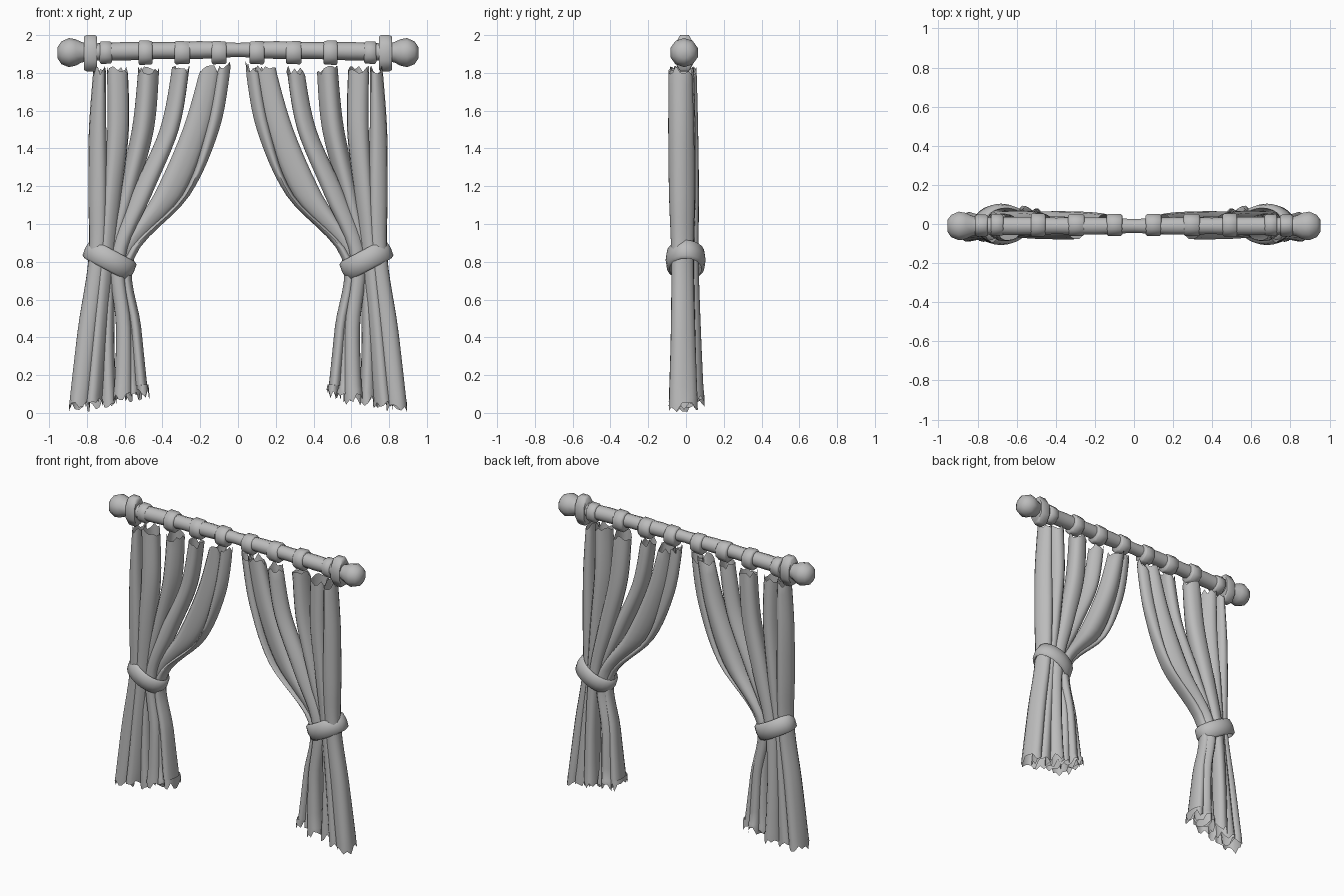
import bpy, bmesh, math, random
from mathutils import Vector, Matrix

random.seed(4)
if "Cube" in bpy.data.objects:
    bpy.data.objects.remove(bpy.data.objects["Cube"])

grey = bpy.data.materials.new("plain_grey")
grey.use_nodes = True
grey.diffuse_color = (0.5, 0.5, 0.5, 1)
grey.node_tree.nodes["Principled BSDF"].inputs["Base Color"].default_value = (0.5, 0.5, 0.5, 1)


def loft(name, rings, cap=False, loop=False, sharp=60):
    """Skin a list of point rings."""
    bm = bmesh.new()
    rows = [[bm.verts.new(p) for p in ring] for ring in rings]
    n = len(rows[0])
    pairs = list(zip(rows, rows[1:]))
    if loop:
        pairs.append((rows[-1], rows[0]))
    for a, b in pairs:
        for k in range(n):
            j = (k + 1) % n
            bm.faces.new((a[k], a[j], b[j], b[k]))
    if cap:
        bm.faces.new(rows[0])
        bm.faces.new(rows[-1])
    bmesh.ops.recalc_face_normals(bm, faces=bm.faces)
    mesh = bpy.data.meshes.new(name)
    bm.to_mesh(mesh)
    bm.free()
    mesh.materials.append(grey)
    ob = bpy.data.objects.new(name, mesh)
    bpy.context.collection.objects.link(ob)
    bpy.ops.object.select_all(action="DESELECT")
    ob.select_set(True)
    bpy.context.view_layer.objects.active = ob
    bpy.ops.object.shade_smooth_by_angle(angle=math.radians(sharp))


def x_ring(x, ry, rz, y=0, z=1.915, n=10):
    """Ring standing across the rod."""
    return [Vector((x, y + ry * math.cos(math.tau * (k + .5) / n),
                    z + rz * math.sin(math.tau * (k + .5) / n))) for k in range(n)]


def spline(values, t):
    """Smooth interpolation through evenly indexed values."""
    i = min(int(t), len(values) - 2)
    f = t - i
    p = [values[max(0, min(len(values) - 1, i + d))] for d in (-1, 0, 1, 2)]
    m, n = (p[2] - p[0]) / 2, (p[3] - p[1]) / 2
    return ((2 * f**3 - 3 * f**2 + 1) * p[1] + (f**3 - 2 * f**2 + f) * m
            + (3 * f**2 - 2 * f**3) * p[2] + (f**3 - f**2) * n)


# Hand-carved rod with ball finials
half = [(.955, .03), (.935, .06), (.895, .077), (.86, .07), (.83, .055), (.79, .045),
        (.6, .049), (.4, .044), (.2, .047)]
profile = [(-x, r) for x, r in half] + [(0, .037)] + half[::-1]
loft("curtain_rod", [x_ring(x, r, r, -.01, 1.91 + .012 * math.cos(2 * x)) for x, r in profile], cap=True)

# Folds, outermost first: centre and half width at each level, depth scale, shift in y
LEVELS = [1.82, 1.5, 1.15, .82, .45, .035]
DEPTH = [.062, .068, .068, .06, .066, .08]
FOLDS = [
    ([.73, .74, .74, .745, .795, .842], [.033, .046, .05, .045, .052, .054], 1, -.018),
    ([.64, .638, .67, .70, .735, .77], [.055, .057, .05, .045, .045, .052], 1, -.012),
    ([.475, .505, .59, .67, .692, .69], [.055, .058, .052, .04, .04, .05], .95, .012),
    ([.30, .36, .51, .635, .605, .61], [.046, .05, .055, .04, .04, .05], .85, -.012),
    ([.145, .225, .375, .605, .57, .555], [.055, .07, .078, .045, .04, .045], .8, .01),
    ([.078, .137, .277, .578, .545, .505], [.036, .036, .02, .03, .034, .038], .6, .0),
]
SEG, STEPS = 16, 30


def fold(label, side, index):
    centres, widths, deep, shift = FOLDS[index]
    rings = []
    for s in range(STEPS + 1):
        low = s / STEPS
        z, cx, rx, ry = (spline(v, low * (len(LEVELS) - 1)) for v in (LEVELS, centres, widths, DEPTH))
        # Inner folds recover their full depth in the flared hem
        ry *= deep + (.95 - deep) * low ** 2
        ring = []
        for k in range(SEG):
            a = math.tau * k / SEG
            # Soft creases running down the cloth
            r = 1 + .08 * math.cos(3 * a + index * 2 + low * 2)
            dz = 0
            if s == 0:
                dz = random.uniform(-.03, .02) - (.025 * math.cos(a) if index == 5 else 0)
            if s == STEPS:
                dz = random.uniform(-.035, .03) + .014 * index
            elif s == STEPS - 1:
                dz = .014 * index
            y = shift * (1 + .4 * low) + ry * r * math.sin(a) - .012 + .018 * low
            ring.append(Vector((side * (cx + rx * r * math.cos(a)), y, max(0, z + dz))))
        rings.append(ring)
    loft(f"{label}_curtain_fold_{index + 1}", rings)


for side, label in ((1, "left"), (-1, "right")):
    for index in range(len(FOLDS)):
        fold(label, side, index)

    # Tilted tie band: rounded strip swept round an ellipse
    tilt = Matrix.Rotation(math.radians(-28 * side), 3, "Y")
    strip = [(0, -.055), (.016, -.045), (.022, 0), (.016, .045), (0, .055), (-.012, 0)]
    band = []
    for k in range(24):
        a = math.tau * k / 24
        band.append([tilt @ Vector(((.122 + d) * math.cos(a), (.084 + d) * math.sin(a), h))
                     + Vector((side * .68, -.002, .81)) for d, h in strip])
    loft(f"{label}_tie_band", band, loop=True)

    # Cloth loops wrapped over the rod
    for i, (x, w, r) in enumerate(((.10, .04, .06), (.295, .042, .06),
                                   (.49, .038, .063), (.70, .032, .058))):
        rings = [x_ring(side * (x + d * w), r * f, r * f * 1.08, -.005, 1.907, 8)
                 for d, f in ((-1, .86), (-.8, 1), (.8, 1.03), (1, .86))]
        loft(f"{label}_rod_loop_{i + 1}", rings, cap=True)

    # Tall bracket beside the finial
    rings = [x_ring(side * (.78 + d), .06 * f, .104 * f, -.008, 1.904, 8)
             for d, f in ((-.034, .92), (-.022, 1), (.022, 1), (.034, .92))]
    loft(f"{label}_rod_bracket", rings, cap=True)
